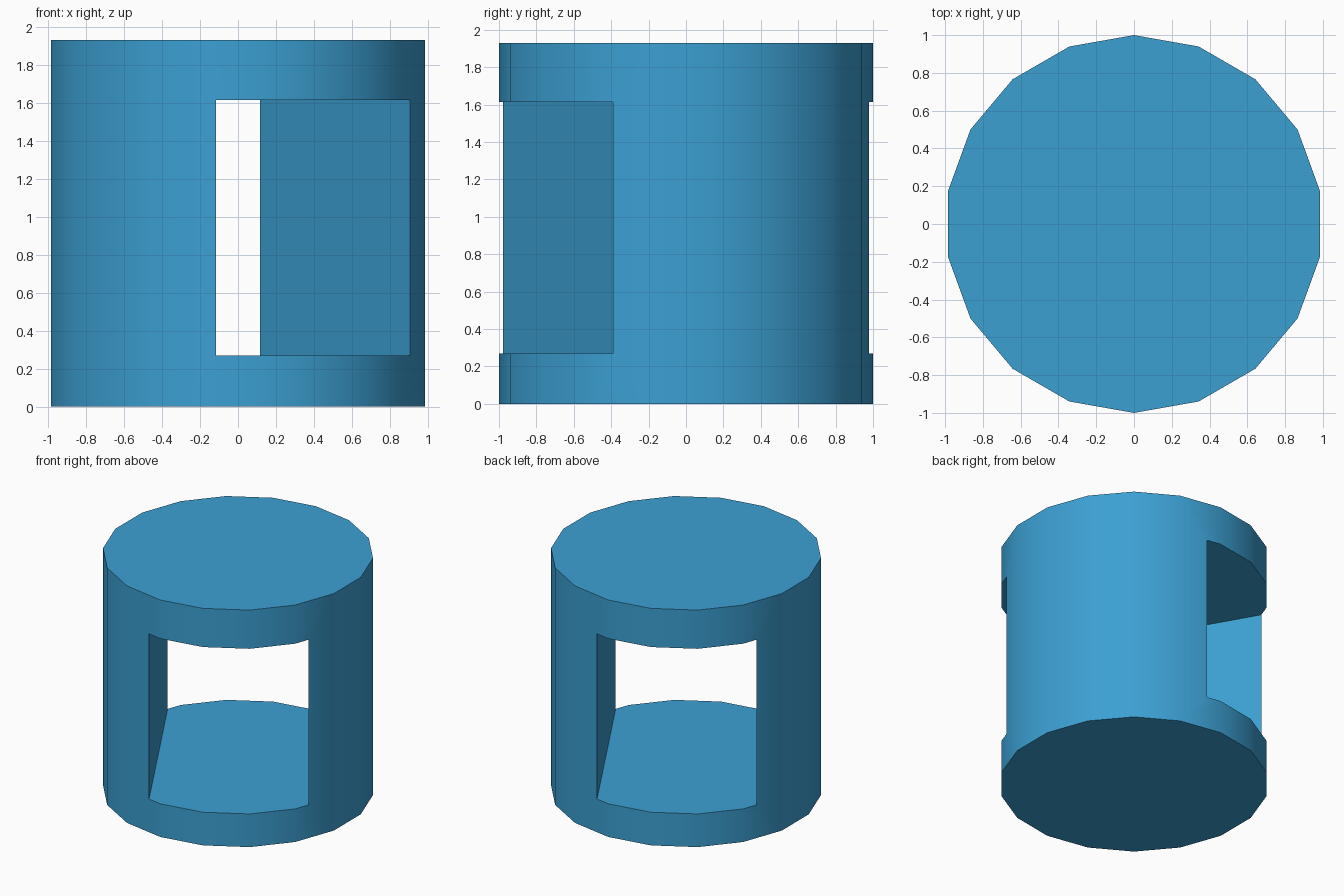
import bpy
import math

# Remove the default cube
cube = bpy.data.objects.get("Cube")
if cube:
    bpy.data.objects.remove(cube, do_unlink=True)

HEIGHT = 1.93
SLOT_BOTTOM, SLOT_TOP = 0.27, 1.615
SLOT_WIDTH = 1.18

# Single blue material
blue = bpy.data.materials.new("blue")
blue.use_nodes = True
color = (0.045, 0.35, 0.65, 1.0)
blue.diffuse_color = color
blue.node_tree.nodes["Principled BSDF"].inputs["Base Color"].default_value = color

# Eighteen-sided drum
bpy.ops.mesh.primitive_cylinder_add(vertices=18, radius=1, depth=HEIGHT,
                                    location=(0, 0, HEIGHT / 2))
drum = bpy.context.object
drum.name = "slotted_drum"
drum.data.materials.append(blue)

# Box that cuts the slanted window right through the drum
bpy.ops.mesh.primitive_cube_add(size=1, location=(0, 0, (SLOT_BOTTOM + SLOT_TOP) / 2),
                                rotation=(0, 0, math.radians(30)))
cutter = bpy.context.object
cutter.name = "window_cutter"
cutter.scale = (SLOT_WIDTH, 3, SLOT_TOP - SLOT_BOTTOM)
cutter.data.materials.append(blue)
cutter.hide_render = True

# Cut the window and drop the cutter
bpy.ops.object.select_all(action="DESELECT")
drum.select_set(True)
bpy.context.view_layer.objects.active = drum
cut = drum.modifiers.new("window", "BOOLEAN")
cut.operation = "DIFFERENCE"
cut.solver = "EXACT"
cut.object = cutter
bpy.ops.object.modifier_apply(modifier=cut.name)
bpy.data.objects.remove(cutter, do_unlink=True)

# Rounded sides, crisp rims
bpy.ops.object.shade_smooth_by_angle(angle=math.radians(30))
